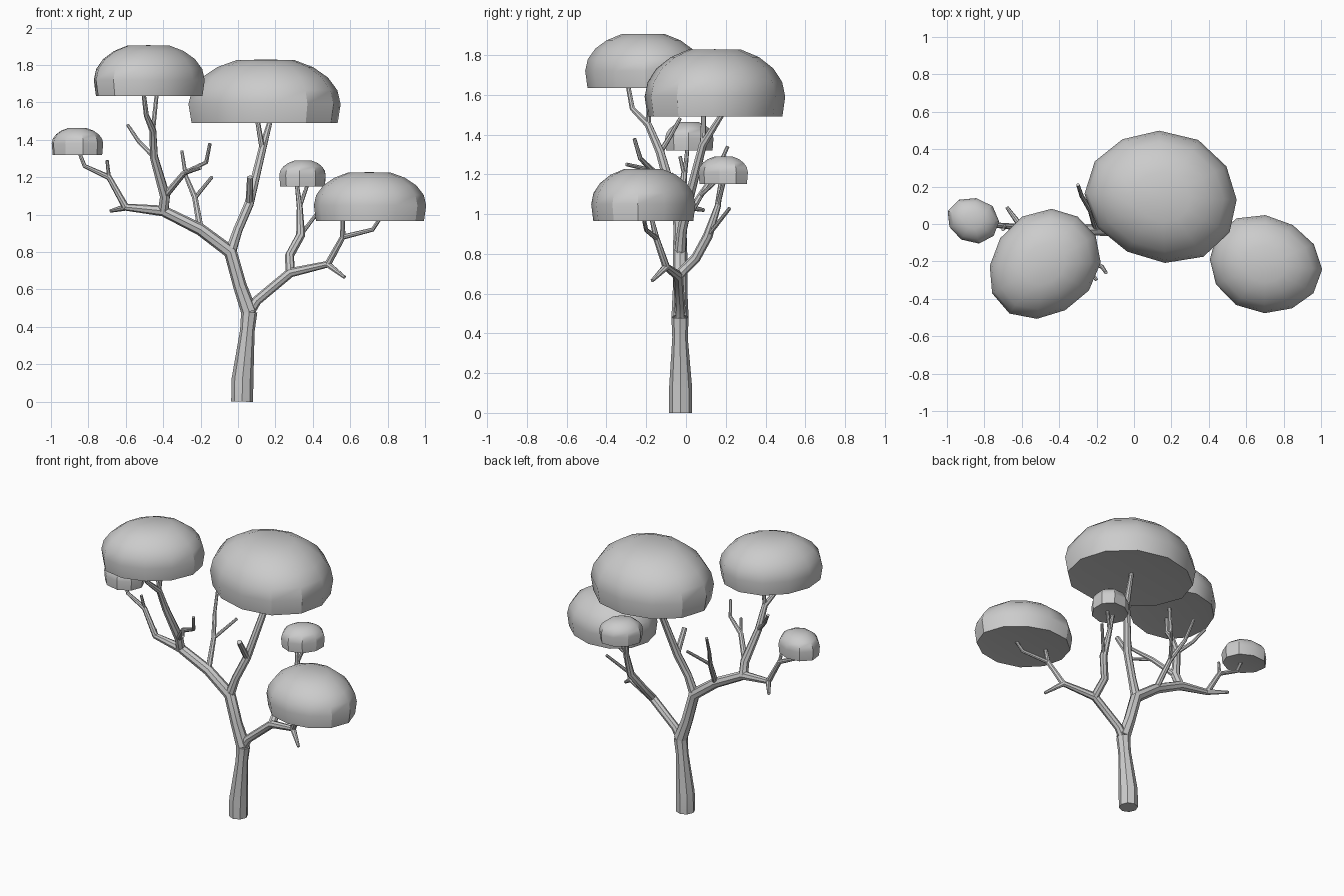
import bpy, bmesh, math
from mathutils import Matrix, Vector

old = bpy.data.objects.get("Cube")
if old:
    bpy.data.objects.remove(old, do_unlink=True)

# One plain grey for everything
grey = bpy.data.materials.new("plain grey")
grey.use_nodes = True
shade = (0.6, 0.6, 0.6, 1)
grey.diffuse_color = shade
grey.node_tree.nodes["Principled BSDF"].inputs["Base Color"].default_value = shade


def add_object(name, data, sharp_angle):
    """Link new object data, turn it into a mesh and shade it."""
    data.materials.append(grey)
    obj = bpy.data.objects.new(name, data)
    bpy.context.collection.objects.link(obj)
    bpy.ops.object.select_all(action='DESELECT')
    obj.select_set(True)
    bpy.context.view_layer.objects.active = obj
    if obj.type == 'CURVE':
        bpy.ops.object.convert(target='MESH')
    bpy.ops.object.shade_smooth_by_angle(angle=math.radians(sharp_angle))


class Joint:
    """A point of the branching skeleton; its thickness follows from the tips it feeds."""

    def __init__(self, parent, x, y, z, part=None, girth=None):
        self.position = Vector((x, y, z))
        self.part = part or parent.part
        self.girth = girth or parent.girth
        self.children = []
        if parent:
            parent.children.append(self)

    def tips(self):
        return sum(child.tips() for child in self.children) or 1

    def radius(self):
        taper = 1 if self.children else 0.8
        return 0.0115 * self.girth * taper * self.tips() ** 0.45


def trace(joint, path, parts):
    """Follow the skeleton and collect the tube paths of each named part."""
    path.append((joint.position, joint.radius()))
    for index, child in enumerate(joint.children):
        if index == 0 and child.part == joint.part:
            trace(child, path, parts)
        else:
            start = min(joint.radius(), child.radius() * 1.2)
            side_path = [(joint.position, start)]
            parts.setdefault(child.part, []).append(side_path)
            trace(child, side_path, parts)


def build_tubes(name, paths):
    curve = bpy.data.curves.new(name, 'CURVE')
    curve.dimensions = '3D'
    curve.bevel_depth = 1
    curve.bevel_resolution = 2
    curve.use_fill_caps = True
    for path in paths:
        spline = curve.splines.new('POLY')
        spline.points.add(len(path) - 1)
        for point, (position, radius) in zip(spline.points, path):
            point.co = (*position, 1)
            point.radius = radius
    add_object(name, curve, sharp_angle=40)


def canopy(name, x, y, rim, radius, tilt, sides=12):
    """Oval leaf cap: a faceted dome above the rim, a shallow tray below it."""
    rise = radius * 0.59
    drop = rise / 4 + 0.04
    profile = [(0.75, -drop * 0.92), (0.96, -drop), (1, 0)]
    for step in range(1, 5):
        angle = math.radians(17 * step)
        profile.append((math.cos(angle), rise * 1.07 * math.sin(angle)))
    place = Matrix.Translation((x, y, rim)) @ Matrix.Rotation(math.radians(tilt), 4, 'Z')
    bm = bmesh.new()
    rings = []
    for share, height in profile:
        ring = []
        for side in range(sides):
            turn = math.tau * (side + 0.5) / sides
            reach = radius * share * (1.015 + 0.02 * math.sin(3 * turn + tilt))
            spot = Vector((math.cos(turn) * reach, math.sin(turn) * reach * 0.85, height))
            ring.append(bm.verts.new(place @ spot))
        rings.append(ring)
    crown = bm.verts.new(place @ Vector((0, 0, rise)))
    for side in range(sides):
        after = (side + 1) % sides
        for low, high in zip(rings, rings[1:]):
            bm.faces.new((low[side], low[after], high[after], high[side]))
        bm.faces.new((rings[-1][side], rings[-1][after], crown))
    bm.faces.new(rings[0][::-1])
    bmesh.ops.recalc_face_normals(bm, faces=bm.faces)
    mesh = bpy.data.meshes.new(name)
    bm.to_mesh(mesh)
    bm.free()
    add_object(name, mesh, sharp_angle=32)


# Leaf caps
canopy("large_canopy", x=0.15, y=0.145, rim=1.59, radius=0.405, tilt=-15)
canopy("upper_right_canopy", x=-0.48, y=-0.215, rim=1.72, radius=0.315, tilt=42)
canopy("lower_left_canopy", x=0.7, y=-0.215, rim=1.05, radius=0.3, tilt=-18)
canopy("small_left_canopy", x=0.35, y=0.19, rim=1.21, radius=0.135, tilt=45, sides=9)
canopy("small_right_canopy", x=-0.86, y=0.02, rim=1.38, radius=0.14, tilt=-20, sides=9)

# Trunk, flared at the foot
root = Joint(None, x=0.022, y=-0.027, z=0, part="trunk", girth=1.35)
flare = Joint(root, x=0.024, y=-0.027, z=0.12)
waist = Joint(flare, x=0.05, y=-0.03, z=0.38, girth=0.9)
fork = Joint(waist, x=0.06, y=-0.03, z=0.48, girth=1)

# Right limb, running out to a bare stub
bend = Joint(fork, x=0.01, y=-0.03, z=0.62, part="right_limb")
crotch = Joint(bend, x=-0.04, y=-0.03, z=0.8)
arm = Joint(crotch, x=-0.2, y=-0.03, z=0.92)
elbow = Joint(arm, x=-0.4, y=-0.04, z=1.02)
wrist = Joint(elbow, x=-0.6, y=-0.02, z=1.04)
Joint(wrist, x=-0.68, y=0.09, z=1.02)

# Branch under the large cap, with a blunt stub at the front
rise = Joint(crotch, x=0, y=-0.02, z=0.92, part="large_canopy_branch", girth=1.35)
knot = Joint(rise, x=0.06, y=0.01, z=1.06)
split = Joint(knot, x=0.13, y=0.085, z=1.35)
Joint(split, x=0.18, y=0.2, z=1.53)
Joint(split, x=0.1, y=0.09, z=1.53)
Joint(knot, x=0.065, y=-0.08, z=1.2, girth=1.8)

# Branch under the upper right cap, with an outward stub
rise = Joint(elbow, x=-0.39, y=-0.07, z=1.1, part="upper_right_canopy_branch", girth=1.2)
knot = Joint(rise, x=-0.45, y=-0.13, z=1.31)
split = Joint(knot, x=-0.455, y=-0.19, z=1.45)
lean = Joint(split, x=-0.49, y=-0.27, z=1.53)
Joint(lean, x=-0.51, y=-0.3, z=1.69)
Joint(split, x=-0.43, y=-0.18, z=1.69)
bend = Joint(knot, x=-0.53, y=-0.08, z=1.39, girth=1)
Joint(bend, x=-0.59, y=-0.03, z=1.48)

# Forked twig at the front
split = Joint(rise, x=-0.29, y=-0.17, z=1.22, part="front_twig", girth=1)
bend = Joint(split, x=-0.17, y=-0.23, z=1.28)
Joint(bend, x=-0.15, y=-0.26, z=1.38)
Joint(split, x=-0.2, y=-0.3, z=1.25)

# Forked twig at the back
split = Joint(arm, x=-0.23, y=0.07, z=1.09, part="back_twig")
bend = Joint(split, x=-0.28, y=0.15, z=1.21)
Joint(bend, x=-0.3, y=0.21, z=1.34)
Joint(split, x=-0.14, y=0.19, z=1.2)

# Branch under the small right cap
split = Joint(wrist, x=-0.69, y=-0.01, z=1.2, part="small_right_canopy_branch")
bend = Joint(split, x=-0.82, y=0, z=1.26)
Joint(bend, x=-0.86, y=0.01, z=1.36)
Joint(split, x=-0.7, y=-0.03, z=1.29)

# Left limb, running out to a bare stub
bend = Joint(fork, x=0.1, y=-0.03, z=0.54, part="left_limb")
elbow = Joint(bend, x=0.28, y=-0.04, z=0.69)
wrist = Joint(elbow, x=0.48, y=-0.1, z=0.735)
Joint(wrist, x=0.57, y=-0.17, z=0.665)

# Branch under the lower left cap
split = Joint(wrist, x=0.56, y=-0.15, z=0.88, part="lower_left_canopy_branch")
Joint(split, x=0.56, y=-0.18, z=1.01)
bend = Joint(split, x=0.72, y=-0.2, z=0.92)
Joint(bend, x=0.78, y=-0.22, z=1.01)

# Branch under the small left cap, with an outward stub
rise = Joint(elbow, x=0.275, y=0.05, z=0.78, part="small_left_canopy_branch", girth=1.3)
knot = Joint(rise, x=0.335, y=0.11, z=0.89)
split = Joint(knot, x=0.33, y=0.16, z=1.04, girth=1)
Joint(split, x=0.31, y=0.18, z=1.2)
Joint(split, x=0.385, y=0.2, z=1.2)
Joint(knot, x=0.44, y=0.22, z=1.03, girth=1)

# Skin the skeleton part by part
trunk_path = []
parts = {root.part: [trunk_path]}
trace(root, trunk_path, parts)
for part, paths in parts.items():
    build_tubes(part, paths)
